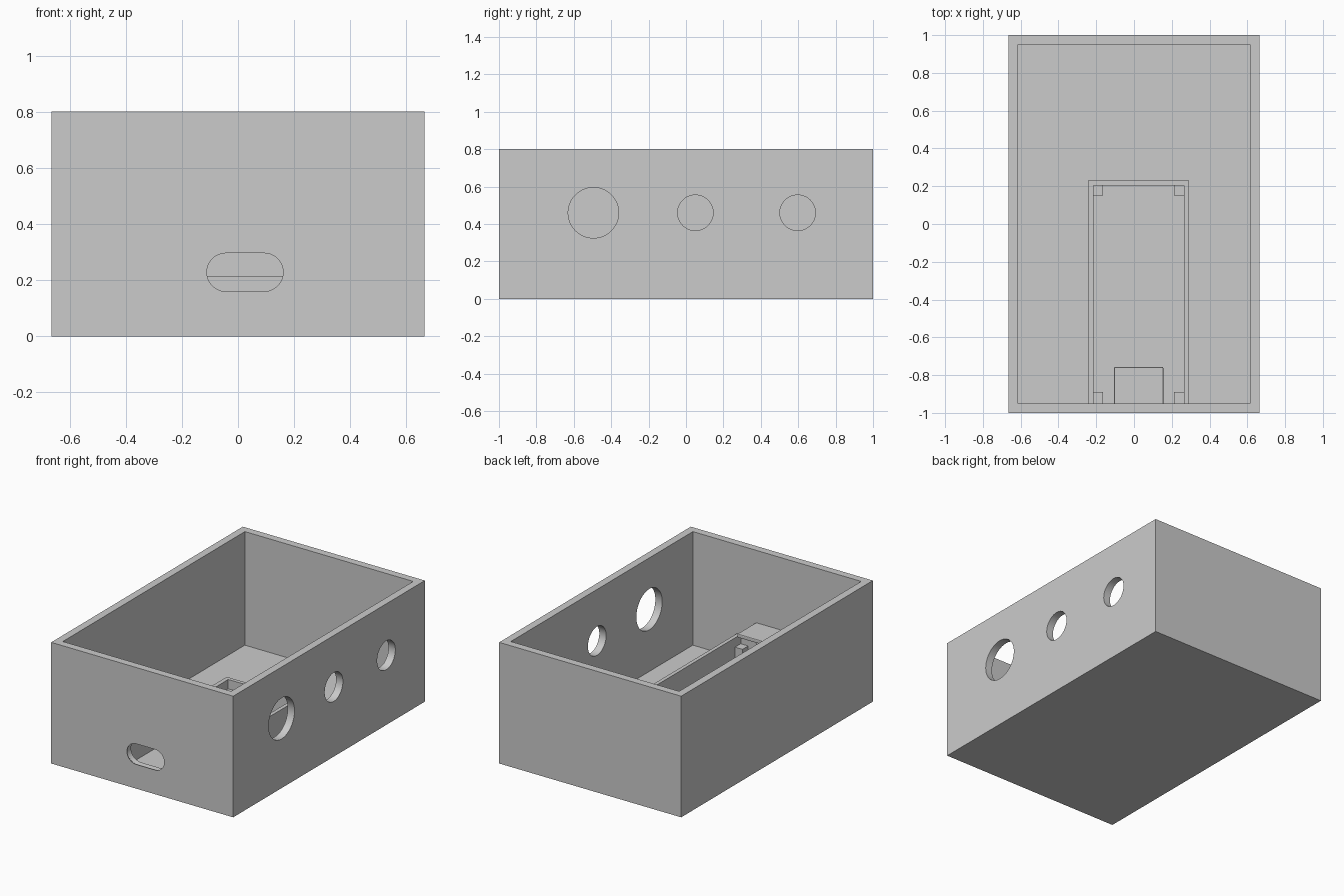
import bpy, bmesh, math
from mathutils import Vector

if "Cube" in bpy.data.objects:
    bpy.data.objects.remove(bpy.data.objects["Cube"], do_unlink=True)

grey = bpy.data.materials.new("plain grey")
grey.use_nodes = True
GREY = (0.6, 0.6, 0.6, 1)
grey.diffuse_color = GREY
grey.node_tree.nodes["Principled BSDF"].inputs["Base Color"].default_value = GREY


def finish(name, bm):
    bmesh.ops.recalc_face_normals(bm, faces=bm.faces)
    mesh = bpy.data.meshes.new(name)
    bm.to_mesh(mesh)
    bm.free()
    mesh.materials.append(grey)
    obj = bpy.data.objects.new(name, mesh)
    bpy.context.collection.objects.link(obj)
    return obj


def block(name, x, y, z, bevel=0):
    """Box from three (low, high) ranges."""
    bm = bmesh.new()
    bmesh.ops.create_cube(bm, size=1)
    for v in bm.verts:
        v.co = Vector([r[0] if c < 0 else r[1] for c, r in zip(v.co, (x, y, z))])
    if bevel:
        bmesh.ops.bevel(bm, geom=bm.edges[:], offset=bevel, segments=2,
                        profile=0.5, affect='EDGES')
    return finish(name, bm)


def loft(name, rings):
    """Solid through rings of equal point count."""
    bm = bmesh.new()
    loops = [[bm.verts.new(p) for p in ring] for ring in rings]
    n = len(loops[0])
    for a, b in zip(loops, loops[1:]):
        for i in range(n):
            j = (i + 1) % n
            bm.faces.new((a[i], a[j], b[j], b[i]))
    bm.faces.new(loops[0])
    bm.faces.new(loops[-1])
    return finish(name, bm)


def cut(target, cutter):
    mod = target.modifiers.new("cut", 'BOOLEAN')
    mod.operation = 'DIFFERENCE'
    mod.solver = 'EXACT'
    mod.object = cutter
    bpy.context.view_layer.objects.active = target
    bpy.ops.object.modifier_apply(modifier=mod.name)
    bpy.data.objects.remove(cutter, do_unlink=True)


def circle_ring(x, y, z, r, n=64):
    return [(x, y + r * math.cos(t), z + r * math.sin(t))
            for t in (2 * math.pi * i / n for i in range(n))]


def slot_ring(y, grow, n=24):
    """Rounded slot outline, widened by grow."""
    cx, cz, r, half = 0.025, 0.228, 0.068, 0.068
    pts = []
    for side, start in ((1, -math.pi / 2), (-1, math.pi / 2)):
        for i in range(n + 1):
            t = start + math.pi * i / n
            pts.append((cx + side * half + (r + grow) * math.cos(t), y,
                        cz + (r + grow) * math.sin(t)))
    return pts


# Open box
W, D, H, T = 0.665, 1.0, 0.8, 0.05
case = block("case", (-W, W), (-D, D), (0, H))
cut(case, block("cavity", (T - W, W - T), (T - D, D - T), (T, H + 0.1)))

# Round openings in the +x wall
for y, r in ((-0.495, 0.135), (0.05, 0.095), (0.597, 0.095)):
    cut(case, loft("hole", [circle_ring(x, y, 0.46, r) for x in (W - 0.1, W + 0.1)]))

# Front slot with a rounded outer lip
lip = 0.01
rings = [slot_ring(-D - 0.05, lip)]
for i in range(5):
    a = math.pi / 2 * i / 4
    rings.append(slot_ring(-D + lip * math.sin(a), lip * (1 - math.cos(a))))
rings.append(slot_ring(-D + 0.1, 0))
cut(case, loft("slot", rings))

# Tray walls on the floor, open toward the front
front, low, rim = T - D, T - 0.005, 0.215
tray = block("tray_walls", (-0.243, 0.29), (front - 0.005, 0.23), (low, rim))
cut(tray, block("tray_inside", (-0.215, 0.265), (front - 0.1, 0.205), (0, 0.5)))

# Corner posts in the tray
for side, x in (("right", (-0.22, -0.163)), ("left", (0.211, 0.27))):
    for end, y in (("front", (front - 0.005, -0.89)), ("back", (0.15, 0.21))):
        block(f"{end}_{side}_post", x, y, (low, 0.153))

# Shelf above the slot
block("slot_shelf", (-0.105, 0.155), (front - 0.01, -0.757), (0.297, 0.322), 0.005)

# Smooth the curved openings, keep edges sharp
bpy.ops.object.select_all(action='DESELECT')
case.select_set(True)
bpy.context.view_layer.objects.active = case
bpy.ops.object.shade_smooth_by_angle(angle=math.radians(30))
